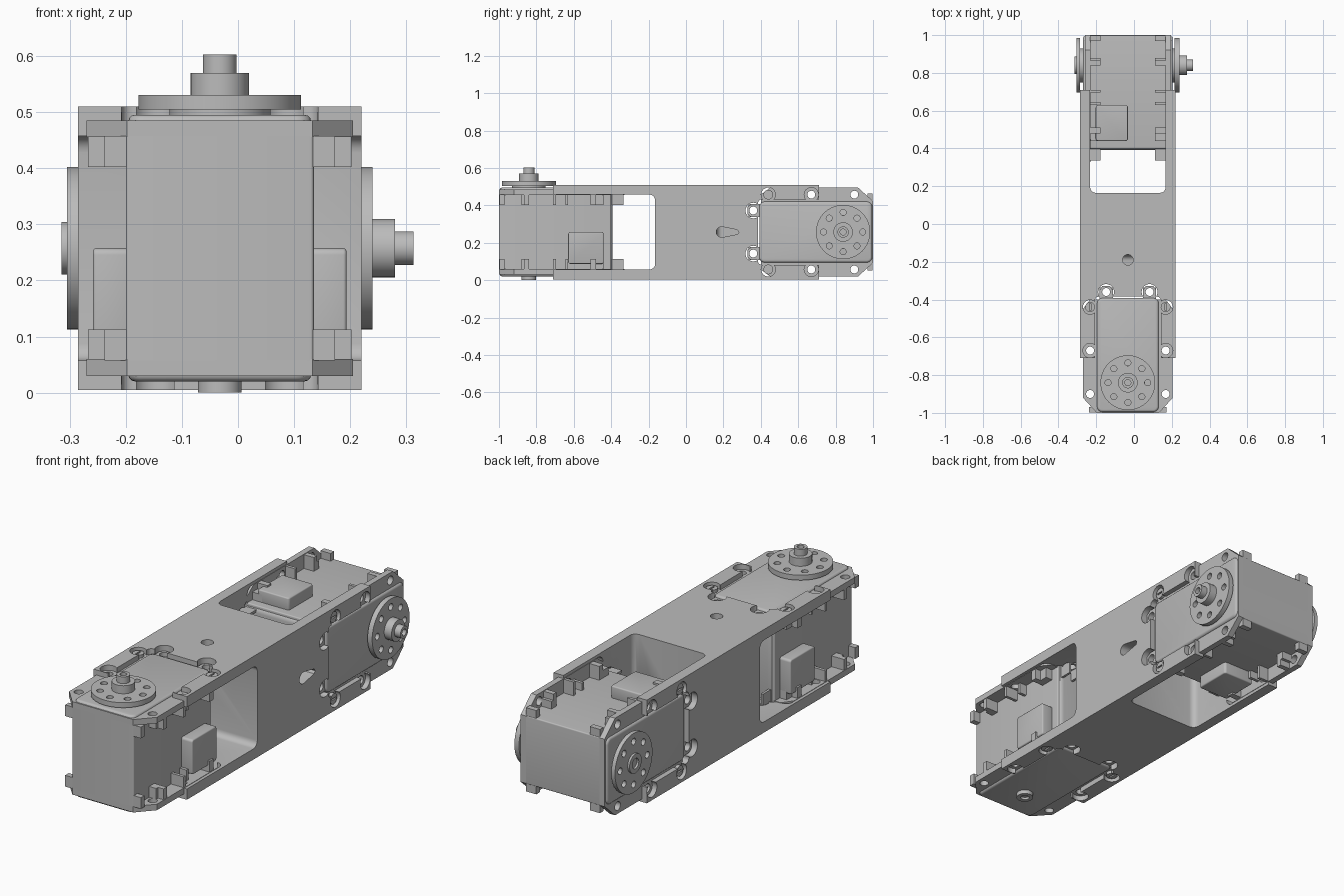
import bpy, bmesh, math
from mathutils import Matrix, Vector

cube = bpy.data.objects.get("Cube")
if cube:
    bpy.data.objects.remove(cube, do_unlink=True)

grey = bpy.data.materials.new("plain grey")
grey.use_nodes = True
tone = (0.5, 0.5, 0.5, 1)
grey.diffuse_color = tone
grey.node_tree.nodes["Principled BSDF"].inputs["Base Color"].default_value = tone

# Each end shares one local frame: u across, v along (tip at -1), h on the shaft axis
SHIFT = Matrix.Translation((-0.0325, 0, 0.2575))
FRONT = SHIFT
REAR = SHIFT @ Matrix(((0, 0, 1, 0), (0, -1, 0, 0), (1, 0, 0, 0), (0, 0, 0, 1)))


def finish(name, bm, frame):
    bmesh.ops.recalc_face_normals(bm, faces=bm.faces)
    bm.transform(frame)
    mesh = bpy.data.meshes.new(name)
    bm.to_mesh(mesh)
    bm.free()
    mesh.materials.append(grey)
    obj = bpy.data.objects.new(name, mesh)
    bpy.context.collection.objects.link(obj)
    return obj


def box(name, frame, u, v, h, corner=0, rim=0, axis=2):
    """Box from ranges; corner rounds edges along axis, rim rounds the rest."""
    bm = bmesh.new()
    bmesh.ops.create_cube(bm, size=1)
    for p in bm.verts:
        p.co = [r[0] + (c + 0.5) * (r[1] - r[0]) for r, c in zip((u, v, h), p.co)]
    if corner:
        edges = [e for e in bm.edges
                 if abs((e.verts[0].co - e.verts[1].co).normalized()[axis]) > 0.9]
        bmesh.ops.bevel(bm, geom=edges, offset=corner, segments=5, profile=0.5, affect='EDGES')
    if rim:
        caps = [f for f in bm.faces if abs(f.normal[axis]) > 0.9]
        edges = list({e for f in caps for e in f.edges})
        bmesh.ops.bevel(bm, geom=edges, offset=rim, segments=3, profile=0.5, affect='EDGES')
    return finish(name, bm, frame)


def prism(name, frame, outline, h):
    bm = bmesh.new()
    face = bm.faces.new([bm.verts.new((p[0], p[1], h[0])) for p in outline])
    new = bmesh.ops.extrude_face_region(bm, geom=[face])["geom"]
    for p in new:
        if isinstance(p, bmesh.types.BMVert):
            p.co.z = h[1]
    return finish(name, bm, frame)


def cylinder(name, frame, centre, radius, h, sides=40):
    ring = [(centre[0] + radius * math.cos(math.tau * i / sides),
             centre[1] + radius * math.sin(math.tau * i / sides)) for i in range(sides)]
    return prism(name, frame, ring, h)


def cut(obj, cutter):
    cutter.hide_render = True
    mod = obj.modifiers.new("cut", 'BOOLEAN')
    mod.operation, mod.solver, mod.object = 'DIFFERENCE', 'EXACT', cutter
    bpy.context.view_layer.objects.active = obj
    bpy.ops.object.modifier_apply(modifier=mod.name)
    bpy.data.objects.remove(cutter, do_unlink=True)


def drill(obj, frame, centre, radius, h=(-1, 1)):
    cut(obj, cylinder("drill", frame, centre, radius, h, 24))


SHAFT = (0, -0.84)
SCREWS = [(s * 0.2, -0.44) for s in (-1, 1)]
HOLES = [(s * u, v) for s in (-1, 1) for u, v in ((0.115, -0.36), (0.2, -0.67), (0.2, -0.9))]

# Bracket: block with a fork at each end, the second turned a quarter turn
bracket = box("bracket", SHIFT, (-0.2525, 0.2525), (-0.71, 0.71), (-0.2525, 0.2525))
for frame in (FRONT, REAR):
    cut(bracket, box("window", frame, (-1, 1), (-1.3, -0.165), (-0.2, 0.2), 0.03, axis=0))
    cut(bracket, box("recess", frame, (-0.175, 0.175), (-1.3, -0.385), (-1, 1), 0.02))
    for u, v in SCREWS + HOLES[:2] + HOLES[3:5]:
        drill(bracket, frame, (u, v), 0.042 if abs(u) < 0.15 else 0.038)

# Round wire hole in the top and teardrop slot in the side
drill(bracket, FRONT, (0, -0.19), 0.028, (0.1, 1))
drop = [(0.028 * math.sin(a), -0.19 + 0.028 * math.cos(a))
        for a in [math.radians(d) for d in range(-100, 101, 20)]]
drop += [(0.012, -0.275), (0, -0.283), (-0.012, -0.275)]
cut(bracket, prism("slot", REAR, drop, (0.1, 1)))

# Half outline of the mounting flange, from tip to tab
HALF = [(0.165, -1), (0.2375, -0.92), (0.2375, -0.45), (0.2, -0.4), (0.15, -0.4),
        (0.15, -0.35), (0.135, -0.328), (0.095, -0.328), (0.08, -0.35), (0.08, -0.4)]
OUTLINE = HALF + [(-u, v) for u, v in reversed(HALF)]


def horn(name, frame, h, hub_top, hub_radius, bore):
    disc = cylinder(name + "_disc", frame, SHAFT, 0.145, h, 64)
    for i in range(8):
        a = math.tau * i / 8
        drill(disc, frame, (0.105 * math.cos(a), SHAFT[1] + 0.105 * math.sin(a)), 0.016)
    hub = cylinder(name + "_hub", frame, SHAFT, hub_radius, hub_top)
    if bore:
        drill(hub, frame, SHAFT, bore, (-1, -0.262))


def servo(name, frame):
    box(name + "_body", frame, (-0.1675, 0.1675), (-1, -0.4), (-0.2, 0.2), 0.006)
    box(name + "_caps", frame, (-0.163, 0.163), (-0.995, -0.392), (-0.2375, 0.2375), 0.028, 0.012)
    for side, end in ((1, "upper"), (-1, "lower")):
        span = lambda a, b: tuple(sorted((side * a, side * b)))
        label = f"{name}_{end}"
        flange = prism(label + "_flange", frame, OUTLINE, span(0.198, 0.2275))
        for p in HOLES:
            drill(flange, frame, p, 0.021)
        for p in SCREWS:
            screw = cylinder(label + "_screw", frame, p, 0.026, span(0.22, 0.243), 24)
            cut(screw, box("slot", frame, (p[0] - 0.004, p[0] + 0.004),
                           (p[1] - 0.018, p[1] + 0.018), span(0.235, 0.3)))
        # Ribs and lugs tucked under the flange
        for s in (-1, 1):
            lug = lambda u, v: box(label + "_lug", frame, tuple(sorted((s * u[0], s * u[1]))),
                                   v, span(0.145, 0.2))
            for v in ((-0.998, -0.97), (-0.88, -0.84), (-0.71, -0.695), (-0.645, -0.63),
                      (-0.51, -0.44)):
                lug((0.16, 0.205), v)
            for v in ((-0.865, -0.84), (-0.71, -0.695), (-0.51, -0.48)):
                lug((0.2, 0.235), v)
            lug((0.138, 0.15), (-0.41, -0.335))
            lug((0.08, 0.092), (-0.41, -0.335))
    # Cable connectors on both flanks
    for s in (-1, 1):
        box(name + "_connector", frame, tuple(sorted((s * 0.16, s * 0.226))),
            (-0.63, -0.44), (-0.17, 0), 0.012, 0.006, axis=0)
    # Drive horn and output shaft
    cylinder(name + "_collar", frame, SHAFT, 0.09, (0.23, 0.25))
    horn(name + "_drive_horn", frame, (0.2475, 0.2725), (0.26, 0.312), 0.052, 0)
    shaft = cylinder(name + "_shaft", frame, SHAFT, 0.03, (0.3, 0.345))
    drill(shaft, frame, SHAFT, 0.016, (0.325, 1))


servo("front_servo", FRONT)
servo("rear_servo", REAR)

# Idle sides: small pivot under the front, bored disc at the rear
pivot = cylinder("front_pivot", FRONT, SHAFT, 0.039, (-0.2575, -0.23))
drill(pivot, FRONT, SHAFT, 0.02, (-1, -0.245))
cylinder("rear_idle_collar", REAR, SHAFT, 0.09, (-0.255, -0.23))
horn("rear_idle_horn", REAR, (-0.2725, -0.2525), (-0.2825, -0.26), 0.047, 0.025)

# Smooth round walls, keep hard edges
for obj in bpy.context.scene.objects:
    obj.select_set(obj.type == 'MESH')
bpy.context.view_layer.objects.active = bracket
bpy.ops.object.shade_smooth_by_angle(angle=math.radians(32))
